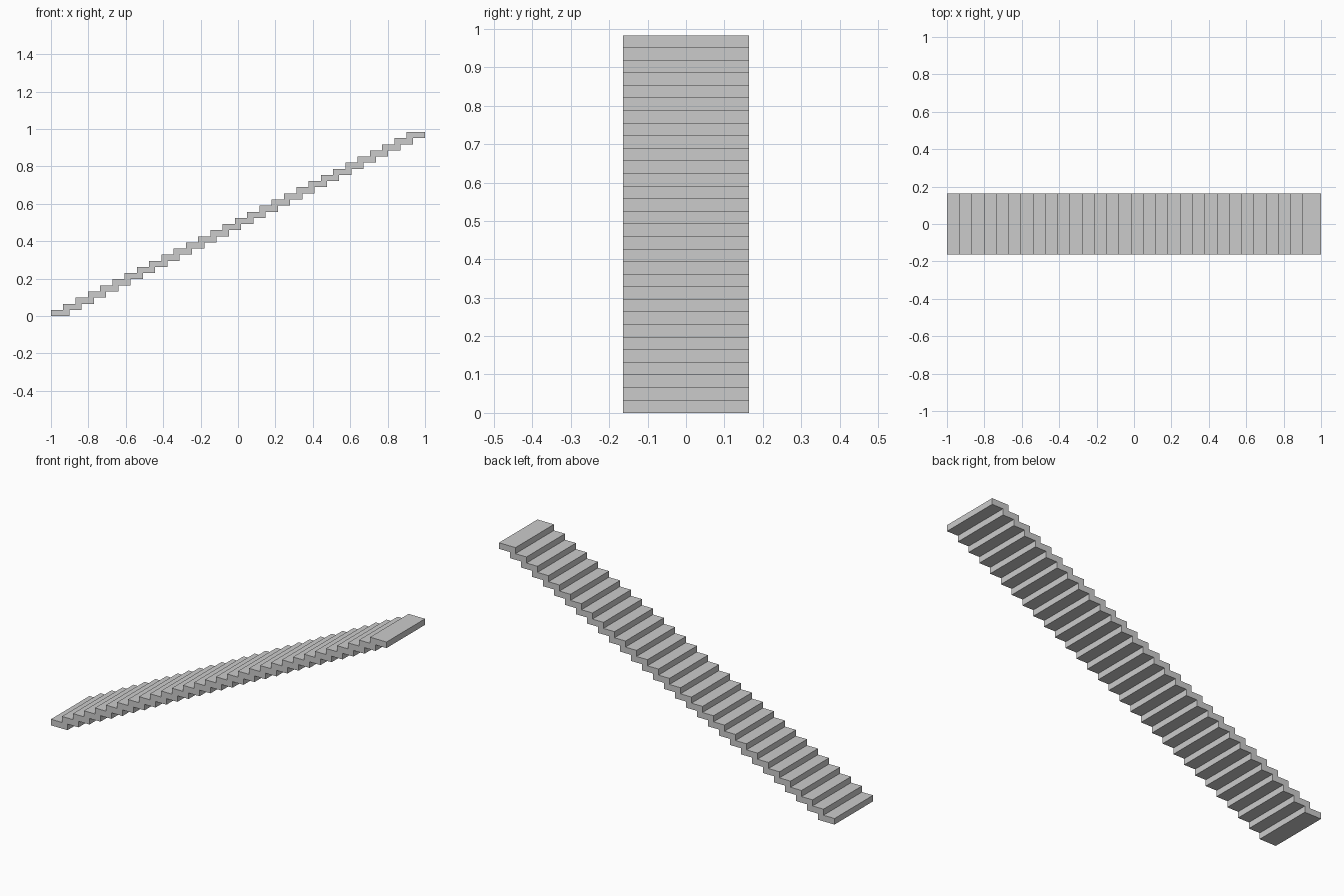
import bpy
import bmesh

if "Cube" in bpy.data.objects:
    bpy.data.objects.remove(bpy.data.objects["Cube"])

STEPS = 30
RISE = 2 / 61          # step height and slab thickness
GOING = 2 * RISE       # horizontal shift between steps
TREAD = 3 * RISE       # slab depth, each overlaps the next
WIDTH = 10 * RISE

# Stepped side profile: top side going up, underside coming back down
top, under = [], []
for i in range(STEPS):
    x, z = -1 + i * GOING, i * RISE
    top += [(x, z), (x, z + RISE)]
    under += [(x + TREAD, z), (x + TREAD, z + RISE)]
profile = top + under[::-1]

# Extrude the profile across the width
bm = bmesh.new()
side = bm.faces.new([bm.verts.new((x, -WIDTH / 2, z)) for x, z in profile])
extruded = bmesh.ops.extrude_face_region(bm, geom=[side], use_keep_orig=True)
verts = [g for g in extruded["geom"] if isinstance(g, bmesh.types.BMVert)]
bmesh.ops.translate(bm, verts=verts, vec=(0, WIDTH, 0))
bmesh.ops.recalc_face_normals(bm, faces=bm.faces)

mesh = bpy.data.meshes.new("stair_flight")
bm.to_mesh(mesh)
bm.free()
stairs = bpy.data.objects.new("stair_flight", mesh)
bpy.context.collection.objects.link(stairs)
